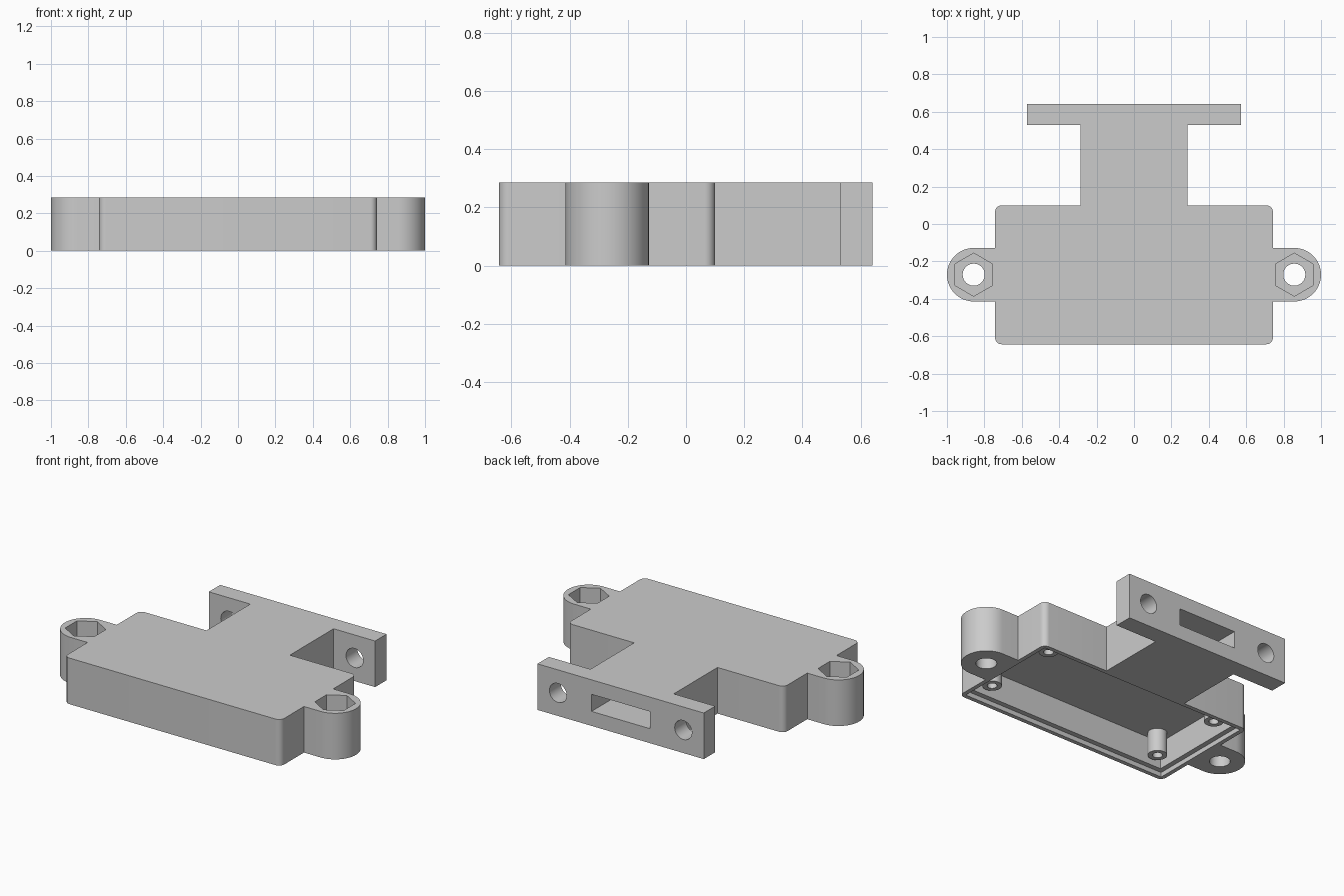
import bpy, bmesh, math
from mathutils import Matrix

if "Cube" in bpy.data.objects:
    bpy.data.objects.remove(bpy.data.objects["Cube"])

H = 0.286                      # overall height
BX, Y0, Y1 = 0.743, -0.643, 0.10   # main box half width, front, back
EX, EY, ER = 0.857, -0.271, 0.143  # mounting ear centre and radius
CEIL = 0.2                     # cavity ceiling height

grey = bpy.data.materials.new("plain grey")
grey.diffuse_color = (0.6, 0.6, 0.6, 1)
grey.use_nodes = True
grey.node_tree.nodes["Principled BSDF"].inputs["Base Color"].default_value = grey.diffuse_color


def arc(cx, cy, r, a0, a1, n):
    return [(cx + r * math.cos(math.radians(a0 + (a1 - a0) * i / n)),
             cy + r * math.sin(math.radians(a0 + (a1 - a0) * i / n))) for i in range(n + 1)]


def ring(cx, cy, r, n=40, start=0):
    return arc(cx, cy, r, start, start + 360, n)[:-1]


def rect(x0, x1, y0, y1):
    return [(x0, y0), (x1, y0), (x1, y1), (x0, y1)]


def prism(name, pts, z0, z1, matrix=None):
    """Extrude a counter-clockwise outline from z0 to z1."""
    bm = bmesh.new()
    face = bm.faces.new([bm.verts.new((x, y, z0)) for x, y in pts])
    ext = bmesh.ops.extrude_face_region(bm, geom=[face])
    for v in ext["geom"]:
        if isinstance(v, bmesh.types.BMVert):
            v.co.z = z1
    if matrix:
        bm.transform(matrix)
    bmesh.ops.recalc_face_normals(bm, faces=bm.faces)
    me = bpy.data.meshes.new(name)
    bm.to_mesh(me)
    bm.free()
    me.materials.append(grey)
    ob = bpy.data.objects.new(name, me)
    bpy.context.collection.objects.link(ob)
    return ob


def activate(ob):
    bpy.ops.object.select_all(action='DESELECT')
    bpy.context.view_layer.objects.active = ob
    ob.select_set(True)


def cut(ob, cutter):
    activate(ob)
    mod = ob.modifiers.new("cut", 'BOOLEAN')
    mod.operation, mod.solver, mod.object = 'DIFFERENCE', 'EXACT', cutter
    bpy.ops.object.modifier_apply(modifier=mod.name)
    bpy.data.objects.remove(cutter)


def smooth(ob):
    activate(ob)
    bpy.ops.object.shade_smooth_by_angle(angle=math.radians(30))


# Housing outline: box, ears, neck and end plate, mirrored across x
R = 0.036
half = (arc(BX - R, Y0 + R, R, -90, 0, 8)
        + [(BX, EY - ER)] + arc(EX, EY, ER, -90, 90, 32) + [(BX, EY + ER)]
        + arc(BX - R, Y1 - R, R, 0, 90, 8)
        + [(0.286, Y1), (0.286, 0.529), (0.571, 0.529), (0.571, 0.641)])
outline = half + [(-x, y) for x, y in reversed(half)]
housing = prism("housing", outline, 0, H)

# Electronics cavity, with a stepped ledge for a lid
for inset, top in ((0.057, CEIL), (0.026, 0.029)):
    cut(housing, prism("cavity_cutter",
                       rect(-BX + inset, BX - inset, Y0 + inset, Y1 - inset), -0.1, top))

# Extrusions along y: local (x, y, z) becomes (x, -z, y)
to_y = Matrix.Rotation(math.radians(90), 4, 'X')

# Cable slot from the end plate through the neck into the cavity
cut(housing, prism("slot_cutter", rect(-0.2, 0.2, 0.09, 0.196), -0.8, 0.0, to_y))

for s in (-1, 1):
    # Ear bolt hole and hexagonal nut pocket
    cut(housing, prism("bolt_cutter", ring(s * EX, EY, 0.059), -0.1, 0.4))
    cut(housing, prism("nut_cutter", ring(s * EX, EY, 0.115, 6, 90), 0.115, 0.4))
    # End plate screw hole
    cut(housing, prism("plate_hole_cutter", ring(s * 0.43, 0.143, 0.059), -0.8, -0.4, to_y))
smooth(housing)

# Hollow screw posts in the cavity corners
for sx, side in ((-1, "left"), (1, "right")):
    for y, end in ((Y0 + 0.125, "front"), (Y1 - 0.125, "back")):
        x = sx * (BX - 0.136)
        post = prism(f"screw_post_{end}_{side}", ring(x, y, 0.055, 32), 0.057, CEIL + 0.005)
        cut(post, prism("post_hole_cutter", ring(x, y, 0.028, 24), 0.0, CEIL - 0.005))
        smooth(post)
